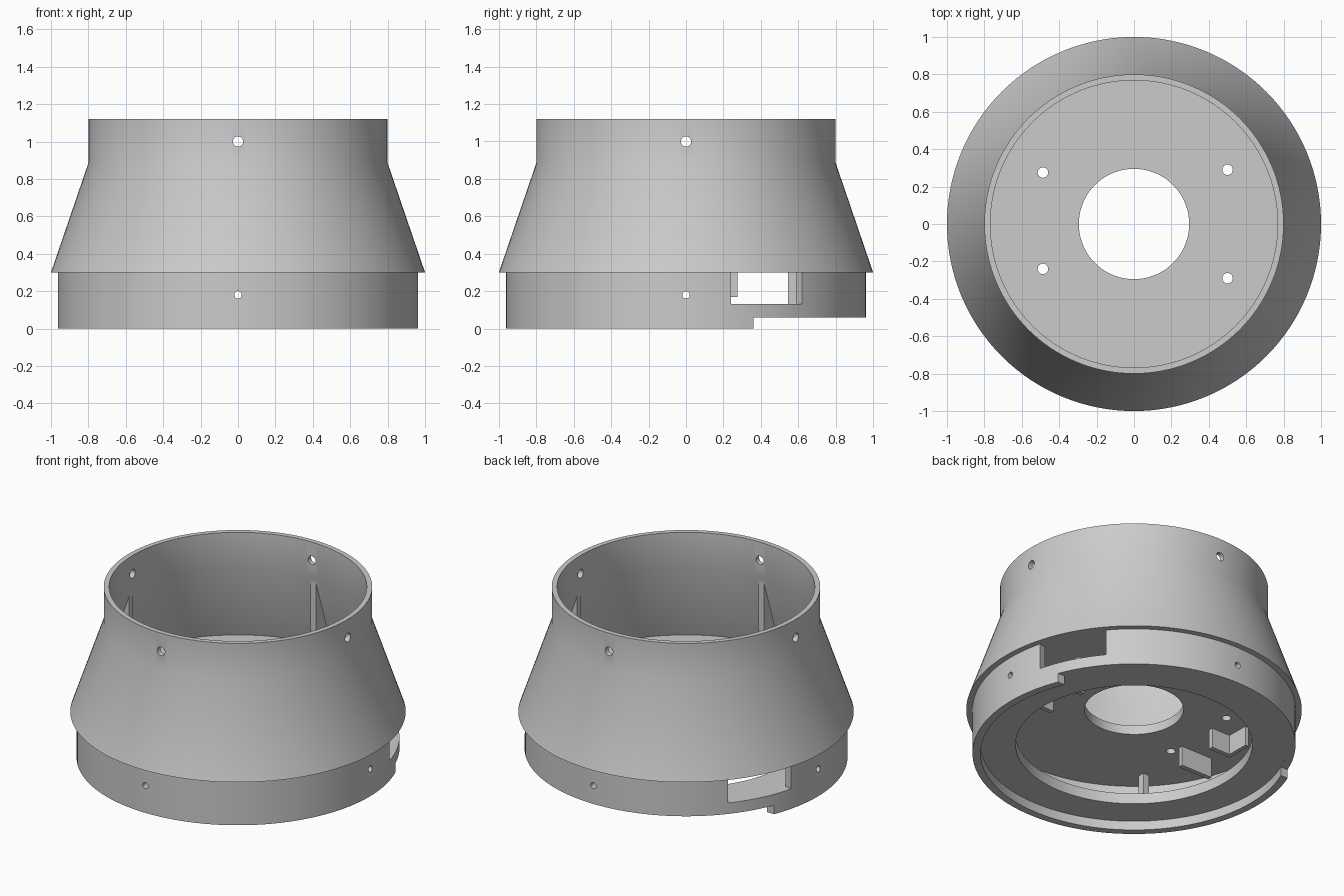
import bpy, bmesh, math
from mathutils import Matrix, Vector

cube = bpy.data.objects.get("Cube")
if cube:
    bpy.data.objects.remove(cube, do_unlink=True)

SEGMENTS = 128
GREY = (0.6, 0.6, 0.6, 1)
grey = bpy.data.materials.new("plain grey")
grey.use_nodes = True
grey.diffuse_color = GREY
for node in grey.node_tree.nodes:
    if node.type == 'BSDF_PRINCIPLED':
        node.inputs["Base Color"].default_value = GREY
        node.inputs["Roughness"].default_value = 0.6


def make_object(name, bm):
    bmesh.ops.recalc_face_normals(bm, faces=bm.faces)
    mesh = bpy.data.meshes.new(name)
    bm.to_mesh(mesh)
    bm.free()
    mesh.materials.append(grey)
    ob = bpy.data.objects.new(name, mesh)
    bpy.context.collection.objects.link(ob)
    return ob


def revolve(name, profile, start=0, end=360):
    """Sweep a closed (radius, height) profile about z, in degrees."""
    bm = bmesh.new()
    full = end - start == 360
    steps = SEGMENTS if full else 16
    rings = []
    for i in range(steps if full else steps + 1):
        a = math.radians(start + (end - start) * i / steps)
        rings.append([bm.verts.new((r * math.cos(a), r * math.sin(a), z))
                      for r, z in profile])
    n = len(profile)
    for i in range(steps):
        a, b = rings[i], rings[(i + 1) % len(rings)]
        for j in range(n):
            k = (j + 1) % n
            bm.faces.new((a[j], b[j], b[k], a[k]))
    if not full:
        bm.faces.new(rings[0])
        bm.faces.new(rings[-1])
    return make_object(name, bm)


def box(name, low, high):
    bm = bmesh.new()
    low, high = Vector(low), Vector(high)
    size = high - low
    bmesh.ops.create_cube(bm, size=1, matrix=Matrix.Translation((low + high) / 2)
                          @ Matrix.Diagonal((*size, 1)))
    return make_object(name, bm)


def rod(name, centre, radius, length, axis):
    bm = bmesh.new()
    turn = {'X': Matrix.Rotation(math.pi / 2, 4, 'Y'),
            'Y': Matrix.Rotation(math.pi / 2, 4, 'X'),
            'Z': Matrix.Identity(4)}[axis]
    bmesh.ops.create_cone(bm, cap_ends=True, segments=24, radius1=radius,
                          radius2=radius, depth=length,
                          matrix=Matrix.Translation(centre) @ turn)
    return make_object(name, bm)


def activate(ob):
    bpy.ops.object.select_all(action='DESELECT')
    ob.select_set(True)
    bpy.context.view_layer.objects.active = ob


def cut(ob, cutter):
    cutter.hide_render = True
    mod = ob.modifiers.new("cut", 'BOOLEAN')
    mod.operation = 'DIFFERENCE'
    mod.solver = 'EXACT'
    mod.object = cutter
    activate(ob)
    bpy.ops.object.modifier_apply(modifier=mod.name)
    bpy.data.objects.remove(cutter, do_unlink=True)


# Tapered shell with its floor and central opening
shell = revolve("tapered_shell", [
    (0.295, 0.30), (0.295, 0.36), (0.95, 0.36), (0.768, 0.89), (0.768, 1.12),
    (0.80, 1.12), (0.80, 0.885), (1.0, 0.30)])

# Base ring with an inward flange
base = revolve("base_ring", [
    (0.963, 0.30), (0.963, 0), (0.915, 0), (0.915, 0.06), (0.706, 0.06),
    (0.706, 0.13), (0.915, 0.13), (0.915, 0.30)])

# Screw holes through the walls
for axis in 'XY':
    cut(shell, rod("upper_hole_cutter", (0, 0, 1.0), 0.028, 2.4, axis))
    cut(base, rod("lower_hole_cutter", (0, 0, 0.18), 0.02, 2.4, axis))

# Screw holes through the floor
for x, y in ((0.5, 0.29), (0.5, -0.29), (-0.487, 0.275), (-0.487, -0.24)):
    cut(shell, rod("floor_hole_cutter", (x, y, 0.33), 0.028, 0.3, 'Z'))

# Side windows and the step along the rear rim
for start in (14.5, 140):
    cut(base, revolve("window_cutter", [
        (0.85, 0.131), (1.1, 0.131), (1.1, 0.35), (0.85, 0.35)],
        start, start + 25.5))
cut(base, box("step_cutter", (-1.2, 0.36, -0.1), (1.2, 1.2, 0.059)))

for ob in (shell, base):
    activate(ob)
    bpy.ops.object.shade_smooth_by_angle(angle=math.radians(25))

# Upright fins under the shoulder, one per quarter
for i in range(4):
    bm = bmesh.new()
    outline = [(0.78, 0.35), (0.96, 0.35), (0.78, 0.88)]
    front = bm.faces.new([bm.verts.new((r, -0.02, z)) for r, z in outline])
    extruded = bmesh.ops.extrude_face_region(bm, geom=[front])
    moved = [v for v in extruded["geom"] if isinstance(v, bmesh.types.BMVert)]
    bmesh.ops.translate(bm, verts=moved, vec=(0, 0.04, 0))
    fin = make_object(f"wall_fin_{i + 1}", bm)
    fin.rotation_euler.z = i * math.pi / 2

# Brackets under the floor and posts on the flange, mirrored left to right
for side, s in (("left", 1), ("right", -1)):
    def part(name, x1, x2, y1, y2, low):
        xs = sorted((s * x1, s * x2))
        box(f"{side}_{name}", (xs[0], y1, low), (xs[1], y2, 0.302))
    part("front_bracket", 0.50, 0.73, -0.18, -0.15, 0.17)
    part("rear_bracket", 0.50, 0.66, 0.10, 0.13, 0.17)
    part("rear_bracket_end", 0.635, 0.66, 0.13, 0.275, 0.17)
    part("front_post", 0.53, 0.575, -0.59, -0.545, 0.128)
    part("rear_post", 0.53, 0.575, 0.545, 0.59, 0.128)
